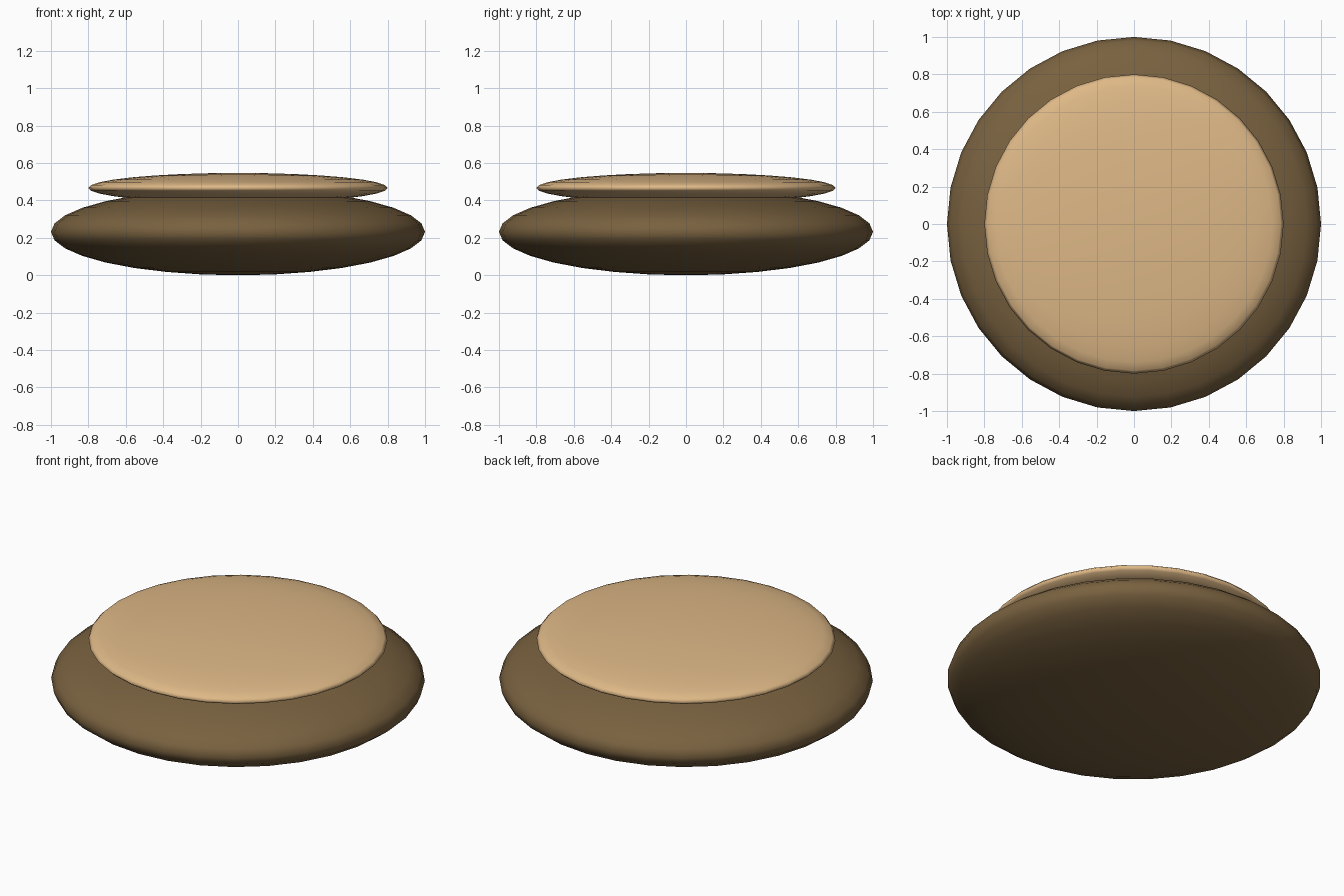
import bpy

if "Cube" in bpy.data.objects:
    bpy.data.objects.remove(bpy.data.objects["Cube"])


def flat_cushion(name, radius, half_height, z, colour):
    """Smooth, flattened 32 x 16 sphere with a plain colour."""
    bpy.ops.mesh.primitive_uv_sphere_add(segments=32, ring_count=16, radius=1, location=(0, 0, z))
    obj = bpy.context.object
    obj.name = name
    obj.scale = (radius, radius, half_height)
    bpy.ops.object.transform_apply(location=False, rotation=False, scale=True)
    bpy.ops.object.shade_smooth()
    mat = bpy.data.materials.new(name + "_colour")
    mat.diffuse_color = (*colour, 1)
    mat.use_nodes = True
    mat.node_tree.nodes["Principled BSDF"].inputs["Base Color"].default_value = mat.diffuse_color
    obj.data.materials.append(mat)
    return obj


# Dark rounded body resting on the ground
flat_cushion("lower_body", 1.0, 0.232, 0.232, (0.19, 0.12, 0.05))

# Pale thin disc sunk slightly into the top of the body
flat_cushion("top_disc", 0.8, 0.08, 0.467, (0.73, 0.48, 0.24))
